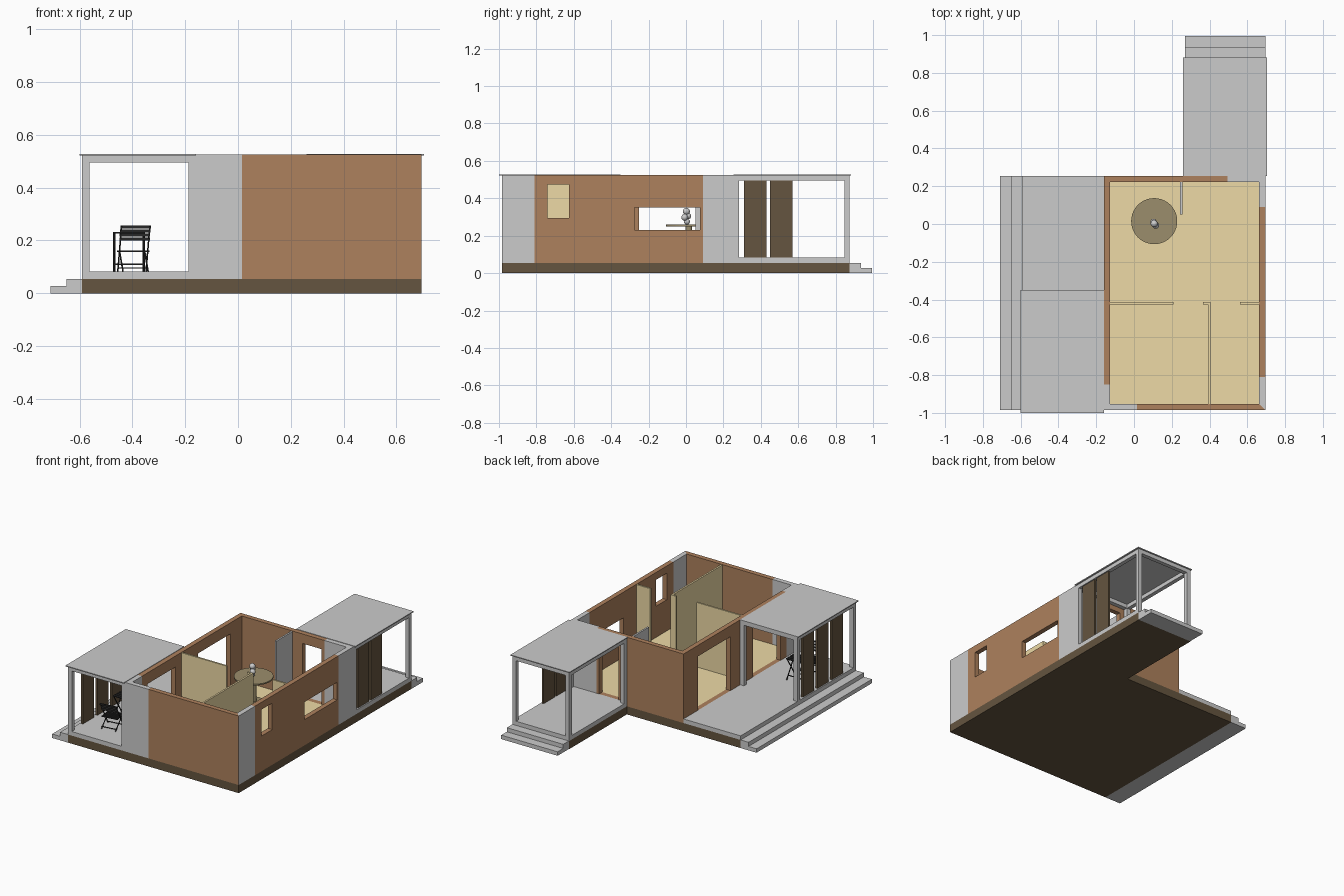
import bpy, bmesh, math
from mathutils import Vector, Matrix

if "Cube" in bpy.data.objects:
    bpy.data.objects.remove(bpy.data.objects["Cube"])


def material(name, r, g, b):
    m = bpy.data.materials.new(name)
    m.diffuse_color = (r, g, b, 1)
    m.use_nodes = True
    m.node_tree.nodes["Principled BSDF"].inputs["Base Color"].default_value = m.diffuse_color
    return m


BROWN = material("brown_cladding", 0.42, 0.22, 0.11)
SAND = material("sand_floor", 0.85, 0.70, 0.38)
DARK = material("dark_brown", 0.13, 0.09, 0.05)
BLACK = material("black_metal", 0.02, 0.02, 0.02)
OLIVE = material("table_wood", 0.33, 0.27, 0.15)


def finish(name, bm, mat=None):
    bmesh.ops.recalc_face_normals(bm, faces=bm.faces)
    me = bpy.data.meshes.new(name)
    bm.to_mesh(me)
    bm.free()
    if mat:
        me.materials.append(mat)
    ob = bpy.data.objects.new(name, me)
    bpy.context.collection.objects.link(ob)
    return ob


def add_box(bm, x0, x1, y0, y1, z0, z1):
    m = Matrix.Translation(((x0 + x1) / 2, (y0 + y1) / 2, (z0 + z1) / 2))
    bmesh.ops.create_cube(bm, size=1, matrix=m @ Matrix.Diagonal((x1 - x0, y1 - y0, z1 - z0, 1)))


def box(name, dims, mat=None):
    bm = bmesh.new()
    add_box(bm, *dims)
    return finish(name, bm, mat)


def prism(name, pts, z0, z1, mat=None):
    bm = bmesh.new()
    f = bm.faces.new([bm.verts.new((x, y, z0)) for x, y in pts])
    r = bmesh.ops.extrude_face_region(bm, geom=[f])
    bmesh.ops.translate(bm, vec=(0, 0, z1 - z0), verts=[v for v in r["geom"] if isinstance(v, bmesh.types.BMVert)])
    return finish(name, bm, mat)


def cut(ob, holes):
    for h in holes:
        c = box("cutter", h)
        c.hide_render = True
        mod = ob.modifiers.new("opening", 'BOOLEAN')
        mod.operation, mod.solver, mod.object = 'DIFFERENCE', 'EXACT', c
        bpy.context.view_layer.objects.active = ob
        bpy.ops.object.modifier_apply(modifier=mod.name)
        bpy.data.objects.remove(c)


def bar(bm, a, b, w, d=None):
    # square rod between two points
    a, b = Vector(a), Vector(b)
    v = b - a
    m = Matrix.Translation((a + b) / 2) @ v.to_track_quat('Z', 'Y').to_matrix().to_4x4()
    bmesh.ops.create_cube(bm, size=1, matrix=m @ Matrix.Diagonal((w, d or w, v.length, 1)))


# levels and main lines
G, F, T = 0.055, 0.083, 0.525
L, R, FR, BK = -0.16, 0.695, -0.985, 0.255
TX, PX, PY = -0.59, 0.267, 0.875
W = 0.033

# plinth and floors
prism("plinth", [(TX, FR), (R, FR), (R, PY), (PX, PY), (PX, BK), (TX, BK)], 0, G, DARK)
box("interior_floor", (L + W, R - W, FR + W, BK - W, G, F), SAND)
box("terrace_floor", (TX, L, FR, BK, G, F))
box("porch_floor", (PX, R, BK, PY, G, F))

# steps
prof = [(0, 0), (0.12, 0), (0.12, 0.027), (0.06, 0.027), (0.06, G), (0, G)]
for name, pos, s, e in (("terrace_steps", lambda o, t: (TX - o, t), FR, BK),
                        ("porch_steps", lambda o, t: (t, PY + o), PX + 0.003, R)):
    bm = bmesh.new()
    rings = [[bm.verts.new((*pos(o, t), z)) for o, z in prof] for t in (s, e)]
    bm.faces.new(rings[0])
    bm.faces.new(rings[1])
    for i in range(6):
        j = (i + 1) % 6
        bm.faces.new((rings[0][i], rings[0][j], rings[1][j], rings[1][i]))
    finish(name, bm)

# brown outer walls
prism("front_wall", [(0.015, FR), (R, FR), (R - W, FR + W), (0.015, FR + W)], G, T, BROWN)
left = box("left_wall", (L, L + W, -0.85, BK, G, T), BROWN)
cut(left, [(L - .1, L + .1, -0.25, 0.10, F, 0.45), (L - .1, L + .1, -0.79, -0.49, F, 0.45)])
right = box("right_wall", (R - W, R, -0.81, 0.09, G, T), BROWN)
cut(right, [(R - .1, R + .1, -0.74, -0.625, 0.295, 0.475), (R - .1, R + .1, -0.275, 0.075, 0.23, 0.35)])
back = box("back_wall", (L + W, 0.495, BK - W, BK, G, T), BROWN)
cut(back, [(0.33, 0.475, BK - .1, BK + .1, F, 0.46)])

# grey corner walls
prism("front_left_corner", [(L, FR), (0.015, FR), (0.015, FR + W), (L + W, FR + W), (L + W, -0.85), (L, -0.85)], G, T)
prism("front_right_corner", [(R, FR), (R, -0.81), (R - W, -0.81), (R - W, FR + W)], G, T)
prism("back_right_corner", [(R, 0.09), (R, BK), (0.495, BK), (0.495, BK - W), (R - W, BK - W), (R - W, 0.09)], G, T)

# interior partitions
for i, (x0, x1) in enumerate(((L + W, 0.21), (0.365, 0.405), (0.56, R - W))):
    box(f"cross_partition_{i}", (x0, x1, -0.426, -0.414, F, T - .003), SAND)
box("bedroom_partition", (0.393, 0.405, FR + W, -0.426, F, T - .003), SAND)
box("hall_partition", (0.244, 0.256, 0.05, BK - W, F, T - .003))


# porch frames: corner posts, top beams, thin roof
def frame(name, x0, x1, y0, y1, roof):
    p, zb = 0.028, 0.495
    bm = bmesh.new()
    for x in (x0, x1 - p):
        for y in (y0, y1 - p):
            add_box(bm, x, x + p, y, y + p, F, zb)
        add_box(bm, x, x + p, y0, y1, zb, 0.522)
    for y in (y0, y1 - p):
        add_box(bm, x0 + p, x1 - p, y, y + p, zb, 0.522)
    finish(name + "_frame", bm)
    box(name + "_roof", (*roof, 0.522, 0.528))


frame("terrace", TX, L, FR, -0.355, (-0.60, L, -1.0, -0.35))
frame("porch", PX, R, BK, PY, (0.26, 0.705, BK, 0.882))

# dark screen panels
for i, y in enumerate((-0.855, -0.70, -0.545)):
    box(f"terrace_screen_{i}", (-0.582, -0.569, y, y + 0.118, F, 0.495), DARK)
for i, y in enumerate((0.31, 0.449)):
    box(f"porch_screen_{i}", (0.674, 0.687, y, y + 0.12, F, 0.495), DARK)

# round dining table
C = Vector((0.107, 0.015, 0))


def disc(name, r, z0, z1, mat, n=40):
    bm = bmesh.new()
    bmesh.ops.create_cone(bm, cap_ends=True, segments=n, radius1=r, radius2=r, depth=z1 - z0,
                          matrix=Matrix.Translation(C + Vector((0, 0, (z0 + z1) / 2))))
    return finish(name, bm, mat)


disc("table_top", 0.122, 0.25, 0.259, OLIVE)
disc("table_pedestal", 0.018, F, 0.25, OLIVE, 20)
disc("table_foot", 0.06, F, F + 0.008, OLIVE, 32)

# stacked sphere ornament
bm = bmesh.new()
for dx, dy, z, r in ((0, -0.01, 0.275, 0.016), (0.008, -0.022, 0.298, 0.018), (-0.004, -0.004, 0.305, 0.017), (0, -0.013, 0.33, 0.019)):
    bmesh.ops.create_uvsphere(bm, u_segments=16, v_segments=10, radius=r,
                              matrix=Matrix.Translation((C.x + dx, C.y + dy, z)))
for f in bm.faces:
    f.smooth = True
finish("table_ornament", bm)

# folding slatted chair
bm = bmesh.new()
for s in (-1, 1):
    bar(bm, (s * .054, -.055, .172), (s * .054, .05, 0), .005)
    bar(bm, (s * .048, .045, .077), (s * .048, -.05, 0), .005)
for i in range(6):
    y = -0.035 + i * 0.017
    add_box(bm, -.055, .055, y, y + .012, .074, .08)
for i in range(4):
    z = .122 + i * .015
    y = -.055 + (.172 - z) * .61
    add_box(bm, -.058, .058, y - .003, y + .003, z - .005, z + .006)
for y in (-.042, .042):
    bar(bm, (-.05, y, .013), (.05, y, .013), .004)
chair = finish("terrace_chair", bm, BLACK)
chair.location = (-0.395, -0.79, F)
chair.rotation_euler.z = math.radians(8)

# small folding side table
bm = bmesh.new()
for i in range(5):
    y = -.05 + i * .021
    add_box(bm, -.06, .06, y, y + .016, .143, .149)
for s in (-1, 1):
    bar(bm, (s * .058, -.045, .143), (s * .058, .045, 0), .005)
    bar(bm, (s * .053, .045, .143), (s * .053, -.045, 0), .005)
for y in (-.028, .028):
    bar(bm, (-.058, y, .027), (.058, y, .027), .005)
table = finish("terrace_side_table", bm, BLACK)
table.location = (-0.413, -0.62, F)
